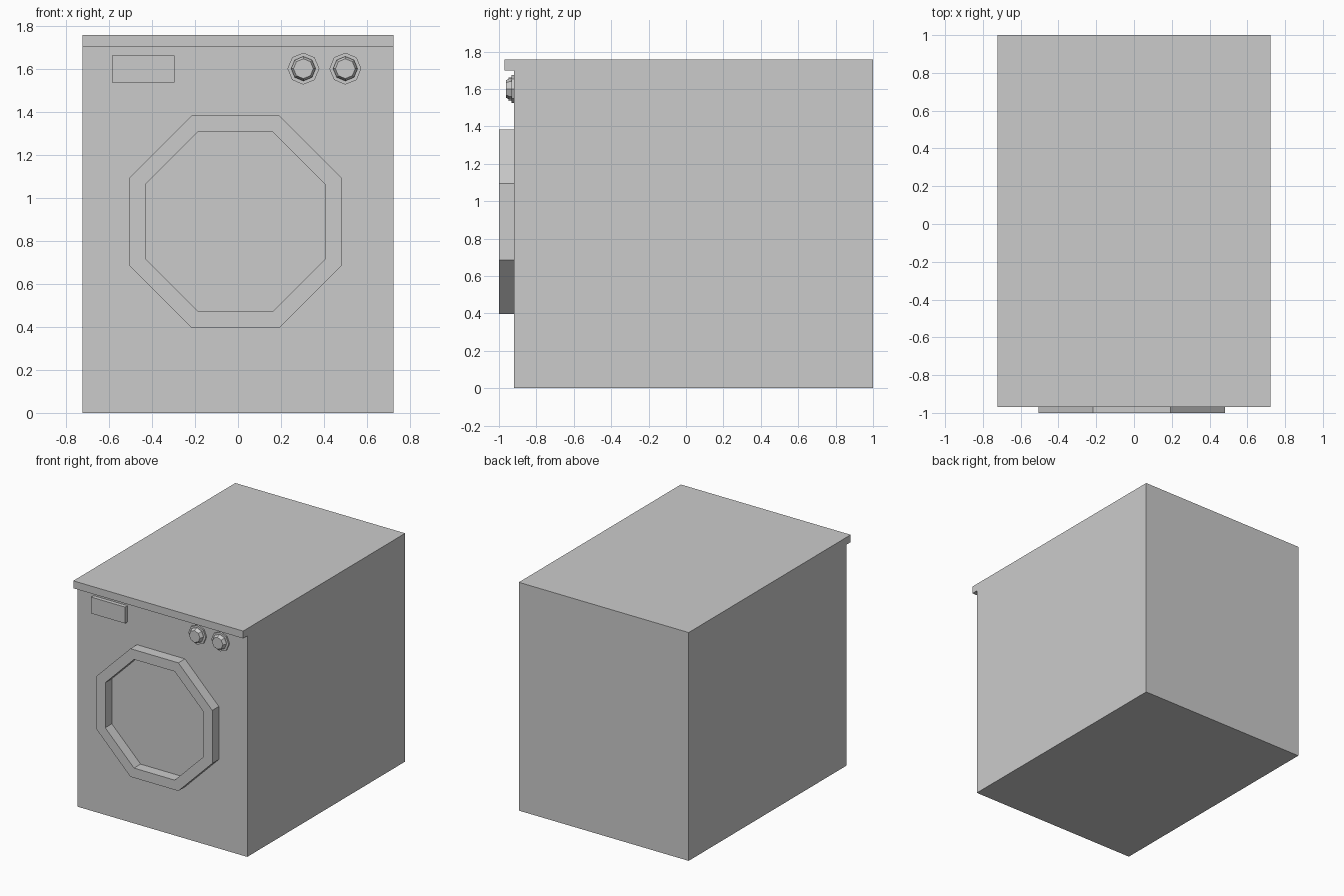
import bpy, bmesh
from math import sin, cos, pi

if "Cube" in bpy.data.objects:
    bpy.data.objects.remove(bpy.data.objects["Cube"])

FRONT = -0.92  # plane of the cabinet front


def finish(name, bm):
    bmesh.ops.recalc_face_normals(bm, faces=bm.faces)
    mesh = bpy.data.meshes.new(name)
    bm.to_mesh(mesh)
    bm.free()
    obj = bpy.data.objects.new(name, mesh)
    bpy.context.collection.objects.link(obj)
    return obj


def extrude_x(name, profile, x0, x1):
    """Extrude a (y, z) profile along x."""
    bm = bmesh.new()
    face = bm.faces.new([bm.verts.new((x0, y, z)) for y, z in profile])
    new = bmesh.ops.extrude_face_region(bm, geom=[face])["geom"]
    verts = [v for v in new if isinstance(v, bmesh.types.BMVert)]
    bmesh.ops.translate(bm, verts=verts, vec=(x1 - x0, 0, 0))
    return finish(name, bm)


def turn_y(name, x, z, profile, turn=0.0, ring=False, sides=8):
    """Eight-sided turning of an (r, y) profile about the y axis."""
    bm = bmesh.new()
    loops = []
    for r, y in profile:
        angles = [turn + 2 * pi * i / sides for i in range(sides)]
        loops.append([bm.verts.new((x + r * cos(a), y, z + r * sin(a))) for a in angles])
    pairs = list(zip(loops, loops[1:]))
    if ring:
        pairs.append((loops[-1], loops[0]))
    else:
        bm.faces.new(loops[0])
        bm.faces.new(loops[-1])
    for a, b in pairs:
        for i in range(sides):
            j = (i + 1) % sides
            bm.faces.new((a[i], a[j], b[j], b[i]))
    return finish(name, bm)


# Cabinet with the worktop lip overhanging the front
extrude_x("cabinet", [(FRONT, 0), (1, 0), (1, 1.757), (-0.97, 1.757),
                      (-0.97, 1.70), (FRONT, 1.70)], -0.723, 0.723)

# Octagonal door frame, open in the middle
R_OUT, R_IN = 0.493 / cos(pi / 8), 0.418 / cos(pi / 8)
turn_y("door_frame", -0.012, 0.889,
       [(R_OUT, FRONT), (R_OUT, -1), (R_IN, -1), (R_IN, FRONT)],
       turn=pi / 8, ring=True)

# Detergent drawer
extrude_x("detergent_drawer", [(FRONT, 1.535), (FRONT, 1.661),
                               (-0.95, 1.661), (-0.95, 1.535)], -0.585, -0.296)

# Control dials: flat collar with a tapered knob
for side, x in (("left", 0.304), ("right", 0.499)):
    turn_y(f"{side}_dial_collar", x, 1.60, [(0.074, FRONT), (0.074, -0.932)])
    turn_y(f"{side}_dial_knob", x, 1.60,
           [(0.057, FRONT), (0.057, -0.942), (0.046, -0.963)])
